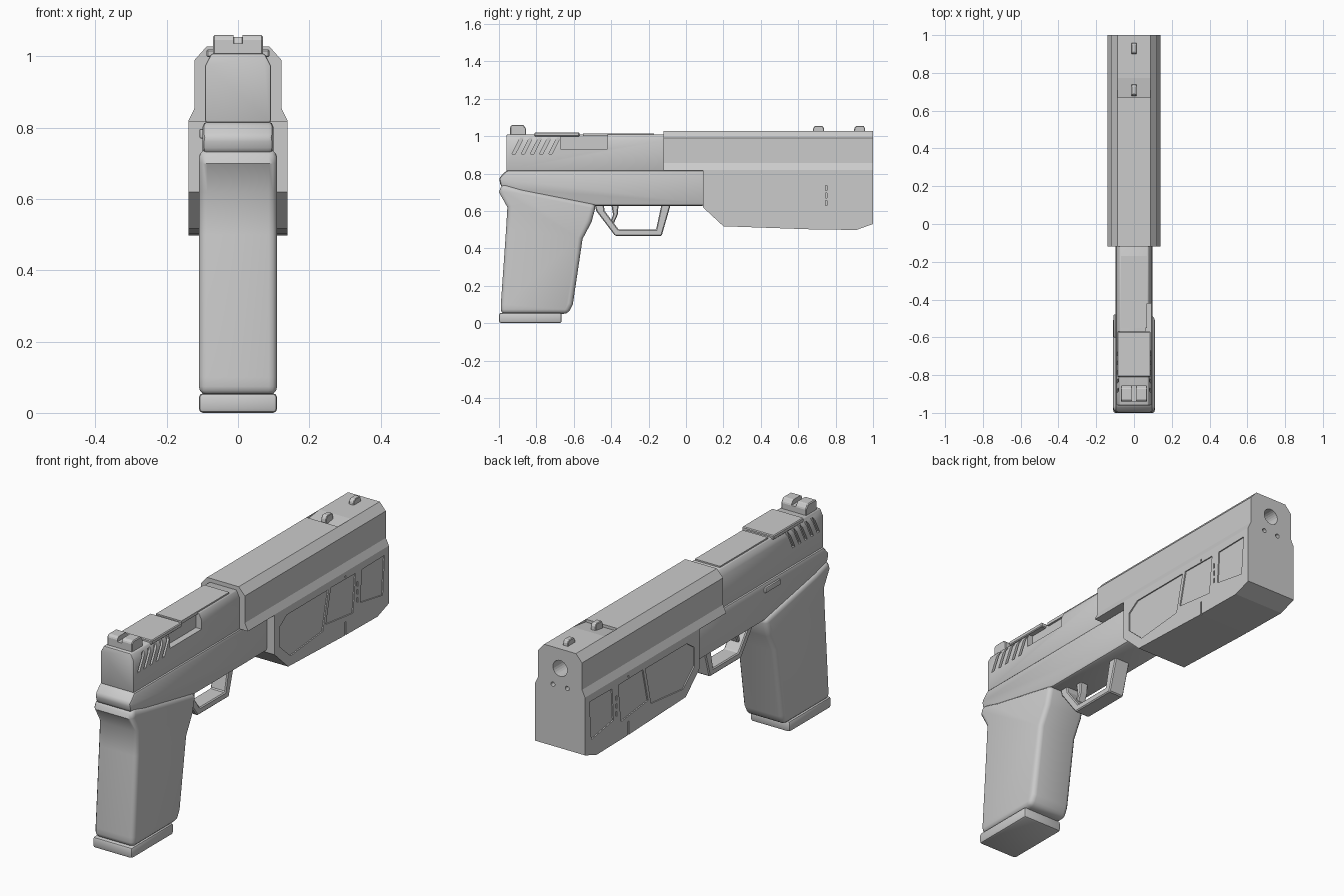
import bpy, bmesh, math
from mathutils import Vector

if "Cube" in bpy.data.objects:
    bpy.data.objects.remove(bpy.data.objects["Cube"])

grey = bpy.data.materials.new("plain grey")
grey.diffuse_color = (0.6, 0.6, 0.6, 1)
grey.use_nodes = True
grey.node_tree.nodes["Principled BSDF"].inputs["Base Color"].default_value = grey.diffuse_color


def finish(name, bm):
    bmesh.ops.recalc_face_normals(bm, faces=bm.faces)
    me = bpy.data.meshes.new(name)
    bm.to_mesh(me)
    bm.free()
    ob = bpy.data.objects.new(name, me)
    bpy.context.collection.objects.link(ob)
    me.materials.append(grey)
    return ob


def extrude(name, rings):
    """Join two matching outlines into a closed solid."""
    bm = bmesh.new()
    a, b = [[bm.verts.new(p) for p in r] for r in rings]
    bm.faces.new(a)
    bm.faces.new(b)
    for i in range(len(a)):
        j = (i + 1) % len(a)
        bm.faces.new((a[i], a[j], b[j], b[i]))
    return finish(name, bm)


def side(name, pts, x0, x1):
    """Side outline of (y, z) points extruded across x."""
    return extrude(name, [[(x, y, z) for y, z in pts] for x in (x0, x1)])


def section(name, half, y0, y1):
    """Half cross-section of (x, z) points mirrored and extruded along y."""
    pts = half + [(-x, z) for x, z in reversed(half)]
    return extrude(name, [[(x, y, z) for x, z in pts] for y in (y0, y1)])


def box(name, x0, x1, y0, y1, z0, z1):
    return side(name, [(y0, z0), (y1, z0), (y1, z1), (y0, z1)], x0, x1)


def apply(ob, mod):
    bpy.context.view_layer.objects.active = ob
    bpy.ops.object.modifier_apply(modifier=mod.name)


def bevel(ob, width, segments=2, smooth=True, angle=30):
    m = ob.modifiers.new("bevel", "BEVEL")
    m.width, m.segments = width, segments
    m.limit_method, m.angle_limit = "ANGLE", math.radians(angle)
    apply(ob, m)
    if smooth:
        bpy.ops.object.select_all(action="DESELECT")
        ob.select_set(True)
        bpy.ops.object.shade_smooth_by_angle(angle=math.radians(35))
    return ob


def cut(ob, *cutters):
    for c in cutters:
        m = ob.modifiers.new("cut", "BOOLEAN")
        m.operation, m.object, m.solver = "DIFFERENCE", c, "EXACT"
        apply(ob, m)
        bpy.data.objects.remove(c)


def bore(radius, x, z, depth):
    bm = bmesh.new()
    bmesh.ops.create_cone(bm, cap_ends=True, segments=24, radius1=radius,
                          radius2=radius, depth=depth * 2)
    for v in bm.verts:
        v.co = Vector((v.co.x + x, v.co.z + 1.0, v.co.y + z))
    return finish("bore_cutter", bm)


# Grip and its base plate
grip = side("grip", [(-0.99, 0.05), (-0.63, 0.05), (-0.605, 0.10), (-0.553, 0.45),
                     (-0.505, 0.54), (-0.48, 0.635), (-0.88, 0.715), (-0.985, 0.745),
                     (-1.0, 0.70), (-0.955, 0.62), (-0.962, 0.50), (-0.99, 0.10)],
            -0.11, 0.11)
bevel(grip, 0.024, 3, angle=50)
base = box("grip_base_plate", -0.11, 0.11, -1.0, -0.665, 0.0, 0.055)
bevel(base, 0.012)

# Frame
frame = side("frame", [(-0.96, 0.817), (-1.0, 0.775), (-0.99, 0.73), (-0.88, 0.70),
                       (-0.48, 0.627), (0.10, 0.627), (0.10, 0.817)], -0.099, 0.099)
bevel(frame, 0.014)
lever = box("side_lever", -0.108, -0.09, -0.60, -0.48, 0.77, 0.797)
bevel(lever, 0.004)

# Rear slide with a side opening and slanted grooves
slide = section("rear_slide", [(0.092, 0.815), (0.092, 0.975), (0.075, 1.008)], -0.96, -0.10)
bevel(slide, 0.005)
cut(slide, box("opening_cutter", 0.06, 0.2, -0.67, -0.42, 0.93, 1.1))
for sx in (-1, 1):
    for i in range(5):
        y = -0.93 + i * 0.049
        cut(slide, side("groove_cutter", [(y, 0.905), (y + 0.018, 0.905),
                                          (y + 0.062, 0.992), (y + 0.044, 0.992)],
                    sx * 0.08, sx * 0.12))
box("slide_step", -0.07, 0.07, -0.55, -0.17, 1.0, 1.015)
plate = box("top_plate", -0.088, 0.088, -0.81, -0.57, 0.998, 1.02)
bevel(plate, 0.004, 1, False)

# Rear sight with notch and cross groove
rear_sight = side("rear_sight", [(-0.94, 1.0), (-0.855, 1.0), (-0.855, 1.04),
                                 (-0.87, 1.06), (-0.93, 1.06), (-0.94, 1.05)], -0.07, 0.07)
bevel(rear_sight, 0.004, 1, False)
cut(rear_sight, box("notch_cutter", -0.013, 0.013, -1, -0.8, 1.037, 1.1))

# Upper shroud, with a bored front and a ramped recess on top
upper = section("upper_shroud", [(0.139, 0.80), (0.139, 0.82), (0.122, 0.855), (0.122, 0.99),
                                 (0.088, 1.028)], -0.12, 1.0)
cut(upper, bore(0.04, 0, 0.93, 0.2), bore(0.011, -0.04, 0.84, 0.04),
    bore(0.011, 0.04, 0.84, 0.04),
    side("recess_cutter", [(0.67, 1.014), (0.78, 1.029), (0.78, 1.1), (0.67, 1.1)], -0.088, 0.088),
    box("underside_cutter", -0.2, 0.2, -0.2, 0.09, 0.7, 0.817))

# Forward sights
for name, y in (("middle_sight", 0.68), ("front_sight", 0.90)):
    sight = side(name, [(y - 0.003, 1.01), (y + 0.06, 1.01), (y + 0.057, 1.042),
                        (y + 0.05, 1.055), (y + 0.01, 1.055), (y, 1.042)], -0.014, 0.014)
    bevel(sight, 0.003, 1, False)

# Lower shroud with recessed side panels and a seam
lower = side("lower_shroud", [(0.09, 0.80), (0.09, 0.62), (0.20, 0.518), (0.65, 0.502),
                              (0.91, 0.498), (1.0, 0.53), (1.0, 0.80)], -0.139, 0.139)
panels = [
    [(0.13, 0.74), (0.13, 0.645), (0.22, 0.565), (0.475, 0.59), (0.52, 0.782), (0.19, 0.782)],
    [(0.50, 0.615), (0.715, 0.59), (0.735, 0.782), (0.54, 0.785)],
    [(0.775, 0.62), (0.95, 0.59), (0.965, 0.785), (0.785, 0.782)],
]
for sx in (-1, 1):
    for p in panels:
        cut(lower, side("panel_cutter", p, sx * 0.133, sx * 0.2))
    for z0, z1 in ((0.40, 0.57), (0.79, 0.805)):
        cut(lower, box("seam_cutter", sx * 0.134, sx * 0.2, 0.652, 0.659, z0, z1))
    for z in (0.63, 0.67, 0.71):
        cut(lower, box("slot_cutter", sx * 0.125, sx * 0.2, 0.747, 0.754, z, z + 0.025))

# Trigger guard and trigger
guard = side("trigger_guard", [(-0.49, 0.64), (-0.48, 0.60), (-0.38, 0.467), (-0.13, 0.467),
                               (-0.08, 0.64), (-0.13, 0.64), (-0.16, 0.50), (-0.36, 0.50),
                               (-0.435, 0.60), (-0.44, 0.64)], -0.042, 0.042)
bevel(guard, 0.005, 1, False)
trigger = side("trigger", [(-0.40, 0.64), (-0.36, 0.64), (-0.365, 0.58), (-0.385, 0.535),
                           (-0.405, 0.535), (-0.39, 0.58)], -0.022, 0.022)
bevel(trigger, 0.005, 1, False)
